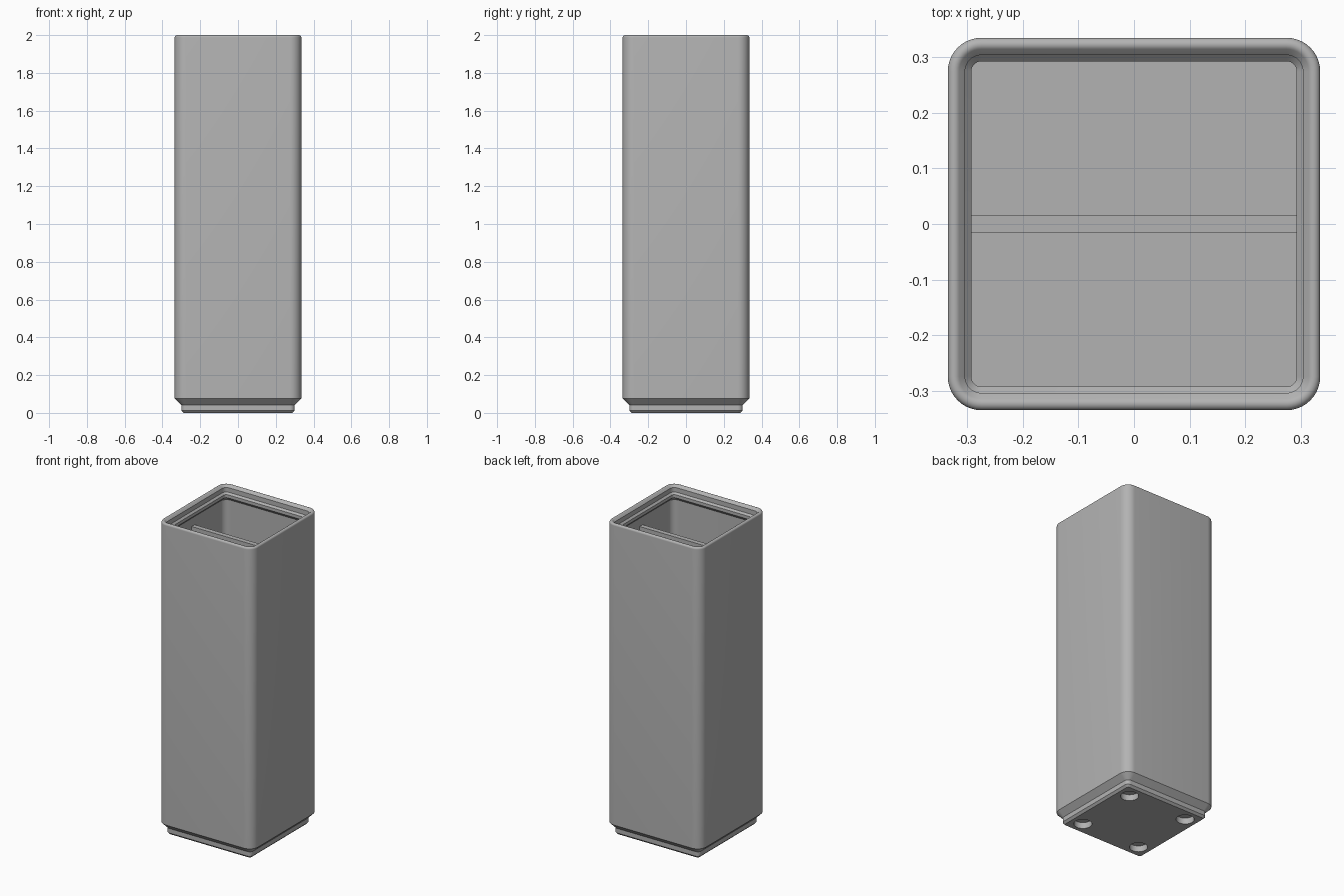
import bpy, bmesh
from math import sin, cos, pi, radians

if "Cube" in bpy.data.objects:
    bpy.data.objects.remove(bpy.data.objects["Cube"])

OUT = 0.335      # outer half width
CORE = 0.2745    # centre of every rounded corner
WALL = 0.316     # inner half width
FLOOR = 0.113
RIM = 0.012      # rounding of the rim

grey = bpy.data.materials.new("plain grey")
grey.use_nodes = True
color = (0.45, 0.45, 0.45, 1)
grey.diffuse_color = color
grey.node_tree.nodes["Principled BSDF"].inputs["Base Color"].default_value = color


def add_object(name, bm):
    bmesh.ops.recalc_face_normals(bm, faces=bm.faces)
    mesh = bpy.data.meshes.new(name)
    bm.to_mesh(mesh)
    bm.free()
    mesh.materials.append(grey)
    obj = bpy.data.objects.new(name, mesh)
    bpy.context.collection.objects.link(obj)
    return obj


def rounded_square(bm, half, z, steps=10):
    """One ring of vertices with four concentric rounded corners."""
    r = half - CORE
    ring = []
    for q, (sx, sy) in enumerate([(1, 1), (-1, 1), (-1, -1), (1, -1)]):
        for i in range(steps + 1):
            a = (q + i / steps) * pi / 2
            ring.append(bm.verts.new((sx * CORE + r * cos(a), sy * CORE + r * sin(a), z)))
    return ring


# Section of the bin: stepped foot, outer wall, rounded rim, stacking lip, cavity
foot = [(0.287, 0), (0.300, 0.013), (0.300, 0.042), (OUT, 0.077)]
rim = [(OUT - RIM + RIM * cos(radians(a)), 2 - RIM + RIM * sin(radians(a)))
       for a in range(0, 136, 15)]
lip = [(0.304, 1.986), (0.304, 1.957), (0.2927, 1.9457),
       (0.2927, 1.926), (WALL, 1.903), (WALL, FLOOR)]

bm = bmesh.new()
rings = [rounded_square(bm, half, z) for half, z in foot + rim + lip]
for low, high in zip(rings, rings[1:]):
    for i in range(len(low)):
        j = (i + 1) % len(low)
        bm.faces.new((low[i], low[j], high[j], high[i]))
bm.faces.new(rings[0])
bm.faces.new(rings[-1])
bin_body = add_object("bin_body", bm)

# Four round recesses in the underside
bm = bmesh.new()
for x in (-0.21, 0.21):
    for y in (-0.21, 0.21):
        made = bmesh.ops.create_cone(bm, cap_ends=True, segments=40, radius1=0.0525,
                                     radius2=0.0525, depth=0.078)
        bmesh.ops.translate(bm, verts=made["verts"], vec=(x, y, 0))
cutter = add_object("recess_cutter", bm)
cutter.hide_render = True

cut = bin_body.modifiers.new("recesses", "BOOLEAN")
cut.operation = "DIFFERENCE"
cut.solver = "EXACT"
cut.object = cutter
bpy.ops.object.select_all(action="DESELECT")
bin_body.select_set(True)
bpy.context.view_layer.objects.active = bin_body
bpy.ops.object.modifier_apply(modifier=cut.name)
bpy.data.objects.remove(cutter)
bpy.ops.object.shade_smooth_by_angle(angle=radians(30))

# Divider across the middle of the cavity
top = 1.85
bm = bmesh.new()
bmesh.ops.create_cube(bm, size=1)
bmesh.ops.scale(bm, verts=bm.verts, vec=(2 * WALL + 0.004, 0.031, top - FLOOR + 0.01))
bmesh.ops.translate(bm, verts=bm.verts, vec=(0, 0, (top + FLOOR - 0.01) / 2))
add_object("divider", bm)
